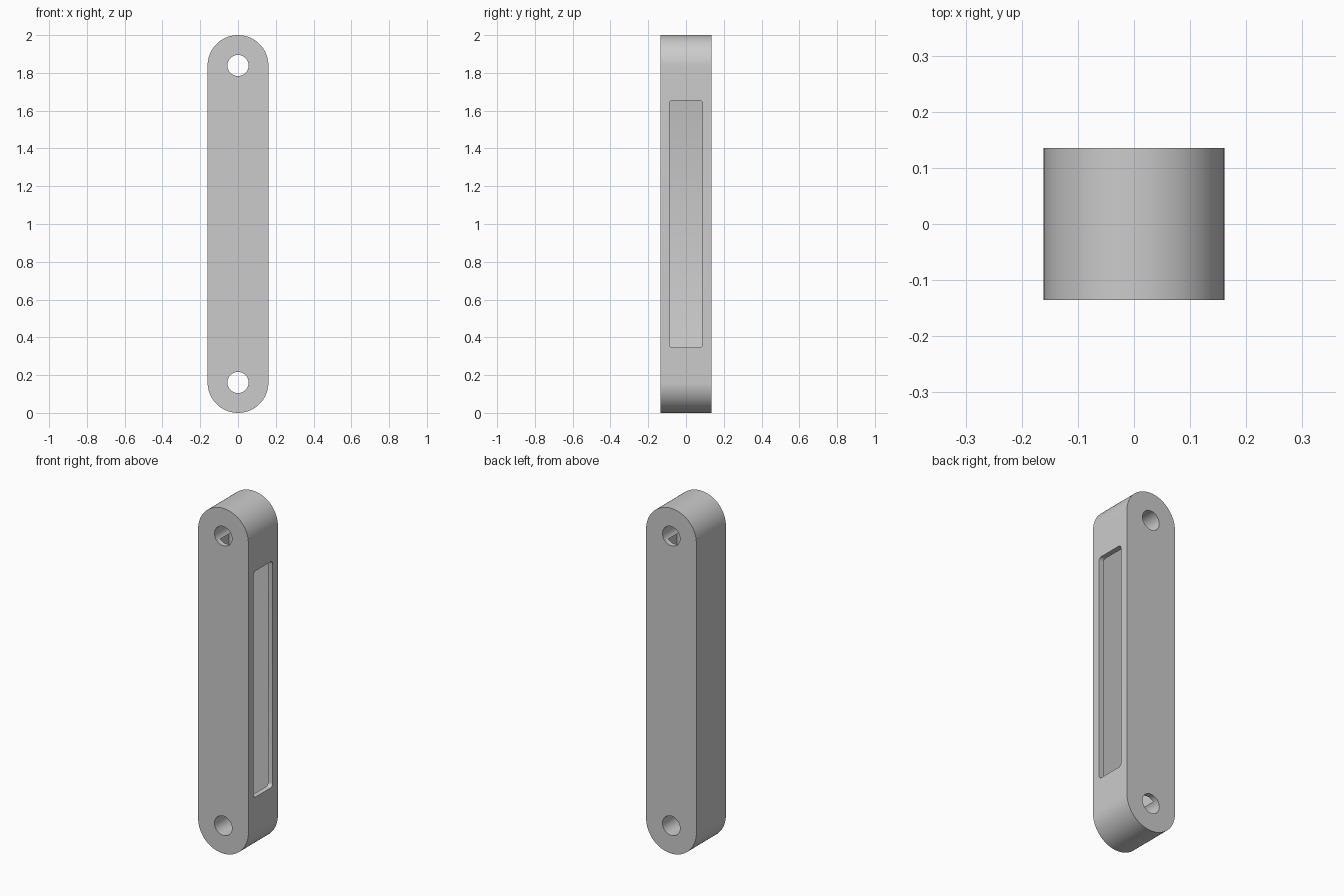
import bpy, bmesh, math
from mathutils import Vector

old = bpy.data.objects.get("Cube")
if old:
    bpy.data.objects.remove(old, do_unlink=True)

# Overall sizes
R, LENGTH, HALF_DEPTH = 0.161, 2.0, 0.135
WALL, HOLE_R = 0.03, 0.056
MID = LENGTH / 2

grey = bpy.data.materials.new("plain grey")
grey.use_nodes = True
colour = (0.6, 0.6, 0.6, 1)
grey.diffuse_color = colour
grey.node_tree.nodes["Principled BSDF"].inputs["Base Color"].default_value = colour


def rounded_rect(half_w, half_h, r, steps):
    """Outline of a rectangle with round corners, centred on the origin."""
    pts = []
    for i, (sx, sy) in enumerate([(1, 1), (-1, 1), (-1, -1), (1, -1)]):
        for k in range(steps + 1):
            a = math.pi / 2 * (i + k / steps)
            pts.append((sx * (half_w - r) + r * math.cos(a),
                        sy * (half_h - r) + r * math.sin(a)))
    return pts


def extrude(name, outline, place, direction):
    """Solid prism from a 2D outline placed in space by a function."""
    bm = bmesh.new()
    face = bm.faces.new([bm.verts.new(place(u, v)) for u, v in outline])
    out = bmesh.ops.extrude_face_region(bm, geom=[face])
    moved = [g for g in out["geom"] if isinstance(g, bmesh.types.BMVert)]
    bmesh.ops.translate(bm, verts=moved, vec=Vector(direction))
    bmesh.ops.remove_doubles(bm, verts=bm.verts, dist=1e-5)
    bmesh.ops.recalc_face_normals(bm, faces=bm.faces)
    mesh = bpy.data.meshes.new(name)
    bm.to_mesh(mesh)
    bm.free()
    mesh.materials.append(grey)
    obj = bpy.data.objects.new(name, mesh)
    bpy.context.collection.objects.link(obj)
    return obj


def cut(target, cutter):
    """Subtract the cutter from the target, then discard it."""
    mod = target.modifiers.new("cut", 'BOOLEAN')
    mod.operation, mod.solver, mod.object = 'DIFFERENCE', 'EXACT', cutter
    bpy.context.view_layer.objects.active = target
    bpy.ops.object.modifier_apply(modifier=mod.name)
    bpy.data.objects.remove(cutter, do_unlink=True)


# Link body: a bar with fully round ends
body = extrude("link_body", rounded_rect(R, MID, R, 24),
               lambda u, v: (u, -HALF_DEPTH, MID + v), (0, 2 * HALF_DEPTH, 0))

# Hollow inside, ending just within the two pin holes
cavity_y = HALF_DEPTH - WALL
cavity = extrude("cavity_cutter", rounded_rect(R - WALL, 0.8, 0.005, 2),
                 lambda u, v: (u, -cavity_y, MID + v), (0, 2 * cavity_y, 0))
cut(body, cavity)

# Pin holes through both ends
for z in (R, LENGTH - R):
    hole = extrude("hole_cutter", rounded_rect(HOLE_R, HOLE_R, HOLE_R, 12),
                   lambda u, v: (u, -0.3, z + v), (0, 0.6, 0))
    cut(body, hole)

# Long window with rounded corners in the left wall
window = extrude("window_cutter", rounded_rect(0.088, 0.655, 0.02, 6),
                 lambda u, v: (0.1, u, MID + v), (0.2, 0, 0))
cut(body, window)

# Smooth curves, sharp edges
bpy.ops.object.select_all(action='DESELECT')
body.select_set(True)
bpy.context.view_layer.objects.active = body
bpy.ops.object.shade_smooth_by_angle(angle=math.radians(30))
